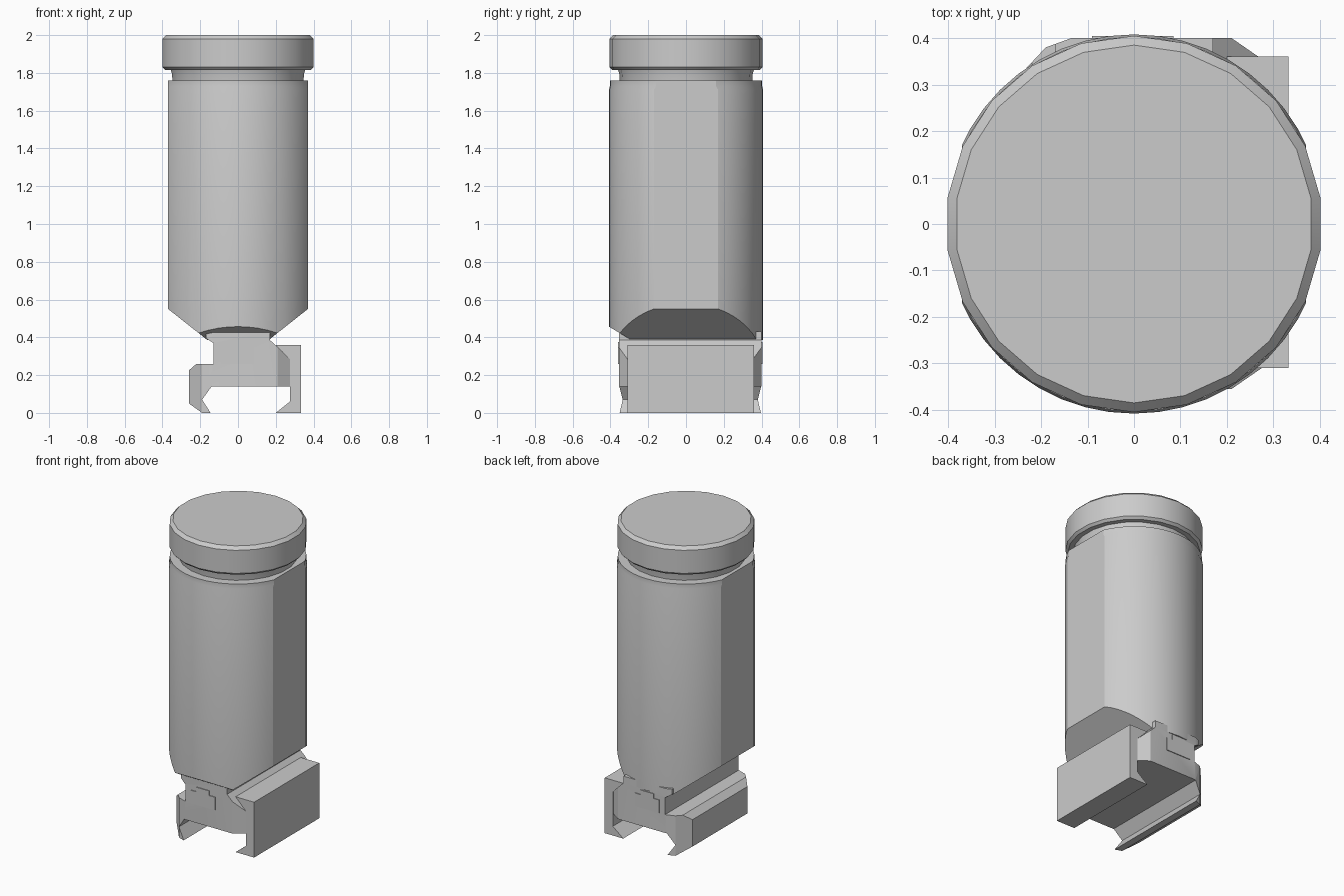
import bpy, bmesh, math
from mathutils import Vector

old = bpy.data.objects.get("Cube")
if old:
    bpy.data.objects.remove(old, do_unlink=True)

grey = bpy.data.materials.new("plain grey")
grey.use_nodes = True
colour = (0.6, 0.6, 0.6, 1)
grey.diffuse_color = colour
grey.node_tree.nodes["Principled BSDF"].inputs["Base Color"].default_value = colour


def finish(name, bm):
    bmesh.ops.recalc_face_normals(bm, faces=bm.faces)
    mesh = bpy.data.meshes.new(name)
    bm.to_mesh(mesh)
    bm.free()
    mesh.materials.append(grey)
    obj = bpy.data.objects.new(name, mesh)
    bpy.context.collection.objects.link(obj)
    bpy.ops.object.select_all(action='DESELECT')
    obj.select_set(True)
    bpy.context.view_layer.objects.active = obj
    bpy.ops.object.shade_smooth_by_angle(angle=math.radians(25))
    return obj


def turned(profile, sides):
    """Closed solid of revolution from (radius, height) pairs."""
    bm = bmesh.new()
    rings = []
    for r, z in profile:
        angles = [math.pi / 2 + i * math.tau / sides for i in range(sides)]
        rings.append([bm.verts.new((r * math.cos(a), r * math.sin(a), z)) for a in angles])
    for low, high in zip(rings, rings[1:]):
        for i in range(sides):
            j = (i + 1) % sides
            bm.faces.new((low[i], low[j], high[j], high[i]))
    bm.faces.new(rings[0][::-1])
    bm.faces.new(rings[-1])
    return bm


def extruded(profile, y0, y1):
    """Solid from an (x, z) outline stretched along y."""
    bm = bmesh.new()
    face = bm.faces.new([bm.verts.new((x, y0, z)) for x, z in profile])
    grown = bmesh.ops.extrude_face_region(bm, geom=[face])
    verts = [v for v in grown["geom"] if isinstance(v, bmesh.types.BMVert)]
    bmesh.ops.translate(bm, verts=verts, vec=(0, y1 - y0, 0))
    bmesh.ops.recalc_face_normals(bm, faces=bm.faces)
    return bm


def cut(bm, point, normal):
    """Remove everything on the normal's side and close the cut."""
    geom = bm.verts[:] + bm.edges[:] + bm.faces[:]
    done = bmesh.ops.bisect_plane(bm, geom=geom, dist=1e-5, plane_co=Vector(point),
                                  plane_no=Vector(normal), clear_outer=True)
    edges = [e for e in done["geom_cut"] if isinstance(e, bmesh.types.BMEdge)]
    bmesh.ops.holes_fill(bm, edges=edges, sides=0)


# Main housing: cylinder with side flats, sloping underside and front bevel
body = turned([(0.408, 0.385), (0.408, 1.71), (0.403, 1.73), (0.403, 1.76)], 48)
for s in (-1, 1):
    cut(body, (s * 0.37, 0, 1), (s, 0, 0))
    cut(body, (s * 0.37, 0, 0.55), (s * 0.17, 0, -0.215))
cut(body, (0, -0.405, 0.455), (0, -0.03, -0.05))
finish("housing", body)

# Neck groove and lid
finish("neck", turned([(0.35, 1.7), (0.352, 1.79), (0.362, 1.825)], 22))
finish("lid", turned([(0.39, 1.815), (0.405, 1.83), (0.405, 1.98), (0.385, 2.0)], 22))

# Rail mount with hooked jaw, its plan corners trimmed
mount = extruded([(-0.17, 0.43), (-0.17, 0.395), (-0.13, 0.37), (-0.13, 0.26),
                  (-0.22, 0.26), (-0.26, 0.225), (-0.26, 0.05), (-0.19, 0),
                  (-0.145, 0), (-0.19, 0.07), (-0.14, 0.14), (0.275, 0.14),
                  (0.275, 0.285), (0.17, 0.385), (0.17, 0.43)], -0.355, 0.4)
for s, y in ((-1, -0.355), (1, 0.4)):
    cut(mount, (0.21, y, 0), (0.045, s * 0.065, 0))
    cut(mount, (-0.135, y, 0), (-0.02, s * 0.055, 0))
    cut(mount, (-0.19, y - s * 0.02, 0), (-0.075, s * 0.07, 0))
finish("rail_mount", mount)

# Side clamp bar
finish("clamp_bar", extruded([(0.2, 0.36), (0.333, 0.36), (0.333, 0), (0.2, 0),
                              (0.275, 0.06), (0.275, 0.285)], -0.31, 0.36))

# T-shaped key showing at both ends
finish("t_key", extruded([(-0.05, 0.375), (-0.05, 0.345), (-0.09, 0.345), (-0.09, 0.26),
                          (0.085, 0.26), (0.085, 0.345), (0.045, 0.345), (0.045, 0.375)],
                         -0.36, 0.405))
